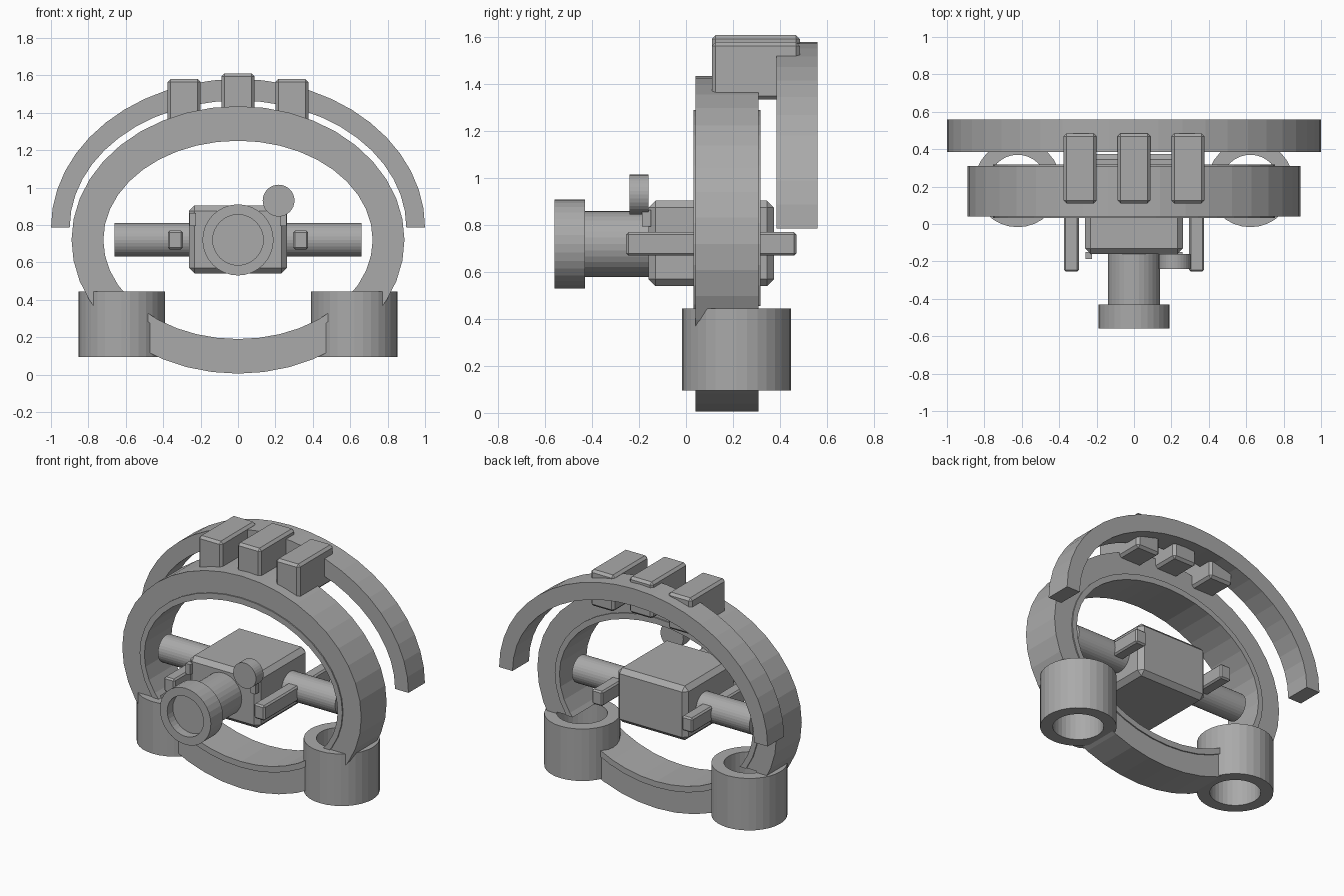
import bpy, bmesh
from math import cos, sin, pi, radians
from mathutils import Matrix

old = bpy.data.objects.get("Cube")
if old:
    bpy.data.objects.remove(old, do_unlink=True)

grey = bpy.data.materials.new("plain_grey")
grey.use_nodes = True
grey.diffuse_color = (0.4, 0.4, 0.4, 1)
grey.node_tree.nodes["Principled BSDF"].inputs["Base Color"].default_value = (0.4, 0.4, 0.4, 1)


def finish(name, bm):
    bmesh.ops.recalc_face_normals(bm, faces=bm.faces)
    mesh = bpy.data.meshes.new(name)
    bm.to_mesh(mesh)
    bm.free()
    mesh.materials.append(grey)
    ob = bpy.data.objects.new(name, mesh)
    bpy.context.collection.objects.link(ob)
    return ob


def box(name, x, y, z, bevel=0.0):
    """Box from (min, max) ranges, with optional chamfered edges."""
    bm = bmesh.new()
    bmesh.ops.create_cube(bm, size=1)
    for v in bm.verts:
        for i, (lo, hi) in enumerate((x, y, z)):
            v.co[i] = lo if v.co[i] < 0 else hi
    if bevel:
        bmesh.ops.bevel(bm, geom=bm.edges[:], offset=bevel, segments=1, affect='EDGES')
    return finish(name, bm)


def cylinder(name, center, radius, depth, axis, sides=32):
    bm = bmesh.new()
    turn = {'X': Matrix.Rotation(pi / 2, 4, 'Y'),
            'Y': Matrix.Rotation(pi / 2, 4, 'X'), 'Z': Matrix()}[axis]
    bmesh.ops.create_cone(bm, cap_ends=True, segments=sides, radius1=radius, radius2=radius,
                          depth=depth, matrix=Matrix.Translation(center) @ turn)
    return finish(name, bm)


def elliptic_band(name, z, outer, inner, y, steps, full=True):
    """Flat band between two ellipses in the xz plane, extruded along y."""
    bm = bmesh.new()
    span = 2 * pi if full else pi
    rows = []
    for i in range(steps if full else steps + 1):
        c, s = cos(span * i / steps), sin(span * i / steps)
        rows.append([bm.verts.new((rx * c, yy, z + rz * s))
                     for (rx, rz), yy in ((outer, y[0]), (outer, y[1]), (inner, y[1]), (inner, y[0]))])
    for i in range(steps):
        a, b = rows[i], rows[(i + 1) % len(rows)]
        for k in range(4):
            bm.faces.new((a[k], a[(k + 1) % 4], b[(k + 1) % 4], b[k]))
    if not full:
        bm.faces.new(rows[0])
        bm.faces.new(rows[-1])
    return finish(name, bm)


def cut(ob, cutter):
    mod = ob.modifiers.new("cut", 'BOOLEAN')
    mod.operation, mod.solver, mod.object = 'DIFFERENCE', 'EXACT', cutter
    cutter.hide_render = True
    cutter.hide_set(True)


# Main oval ring and its slightly wider inner liner
ring = elliptic_band("main_ring", 0.72, (0.89, 0.715), (0.74, 0.55), (0.04, 0.31), 40)
liner = elliptic_band("ring_liner", 0.72, (0.755, 0.57), (0.72, 0.53), (0.032, 0.318), 40)

# Rear half-oval arch
elliptic_band("rear_arch", 0.785, (1.0, 0.795), (0.9, 0.68), (0.385, 0.56), 24, full=False)

# Bored vertical sockets at the lower corners
for side, sx in (("right", -1), ("left", 1)):
    center = (sx * 0.622, 0.215, 0.27)
    socket = cylinder(side + "_socket", center, 0.232, 0.35, 'Z')
    bore = cylinder(side + "_bore_cutter", center, 0.155, 0.37, 'Z')
    for part in (socket, ring, liner):
        cut(part, bore)

# Three bridge blocks joining ring and arch
for name, x, top in (("right", -0.288, 1.58), ("middle", 0, 1.61), ("left", 0.288, 1.58)):
    box(name + "_bridge_block", (x - 0.088, x + 0.088), (0.11, 0.485), (top - 0.245, top), 0.016)

# Central housing with cross bar
box("housing", (-0.262, 0.262), (-0.16, 0.375), (0.54, 0.905), 0.03)
cylinder("cross_bar", (0, 0.18, 0.72), 0.09, 1.32, 'X')

# Side rails and small front tabs
for side, sx in (("right", -1), ("left", 1)):
    box(side + "_rail", sorted((sx * 0.295, sx * 0.375)), (-0.255, 0.47), (0.67, 0.77), 0.01)
    box(side + "_tab", sorted((sx * 0.225, sx * 0.26)), (-0.187, -0.15), (0.795, 0.865))

# Front barrel with recessed rim, and the round knob beside it
cylinder("barrel", (0, -0.28, 0.72), 0.14, 0.3, 'Y')
rim = cylinder("barrel_rim", (0, -0.495, 0.72), 0.19, 0.13, 'Y')
cut(rim, cylinder("rim_cutter", (0, -0.55, 0.72), 0.135, 0.1, 'Y'))
cylinder("knob", (0.217, -0.2, 0.93), 0.085, 0.08, 'Y')
